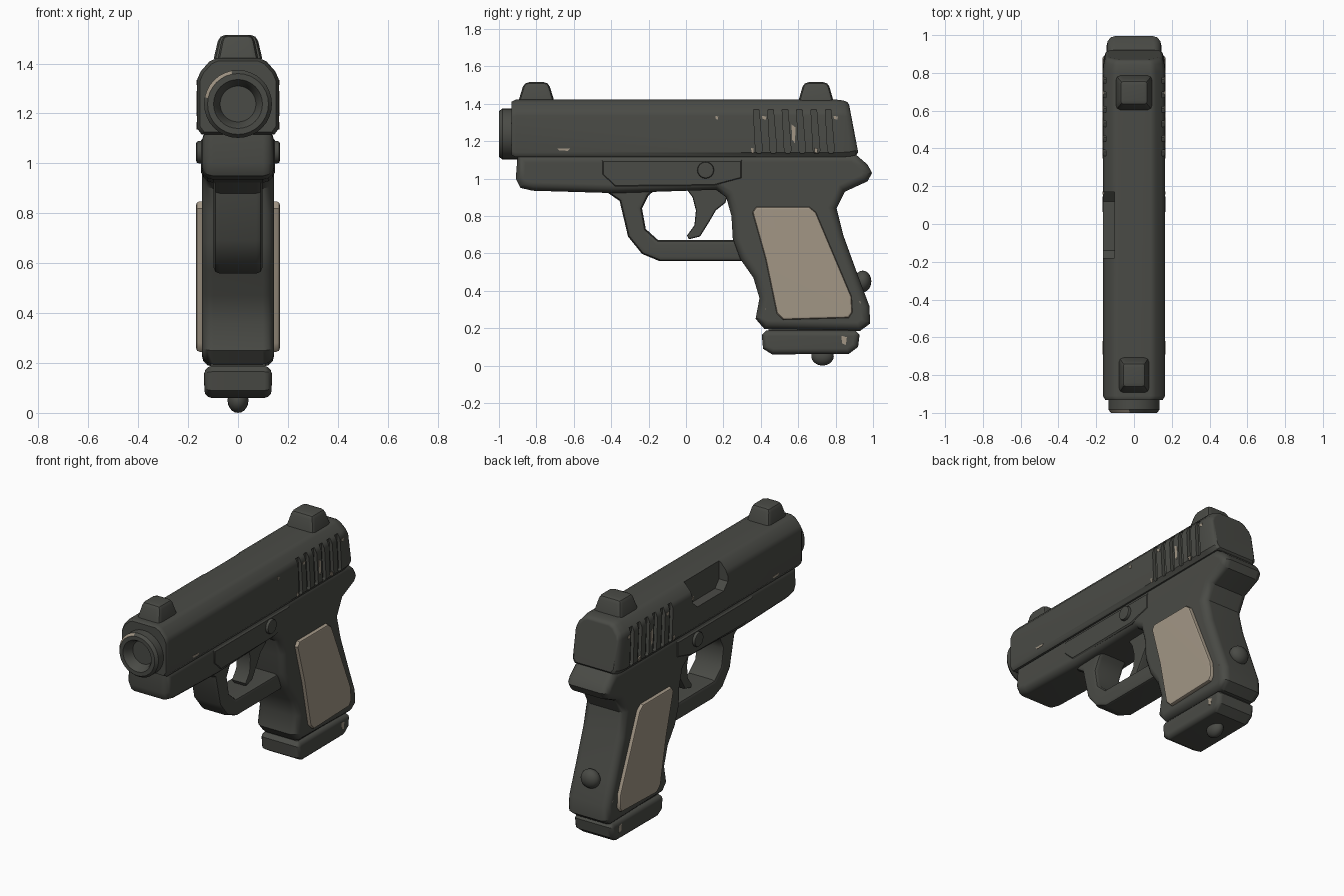
import bpy, bmesh, math
from mathutils import Matrix, Vector

if "Cube" in bpy.data.objects:
    bpy.data.objects.remove(bpy.data.objects["Cube"])


def material(name, rgb):
    m = bpy.data.materials.new(name)
    m.diffuse_color = (*rgb, 1)
    m.use_nodes = True
    m.node_tree.nodes["Principled BSDF"].inputs["Base Color"].default_value = m.diffuse_color
    return m


DARK = material("dark gunmetal", (0.068, 0.070, 0.061))
TAN = material("worn tan", (0.36, 0.305, 0.235))


def finish(bm, name, *mats):
    bmesh.ops.recalc_face_normals(bm, faces=bm.faces)
    me = bpy.data.meshes.new(name)
    bm.to_mesh(me)
    bm.free()
    for m in mats:
        me.materials.append(m)
    ob = bpy.data.objects.new(name, me)
    bpy.context.collection.objects.link(ob)
    return ob


def add_prism(bm, pts, x0, x1):
    """Extrude a (y, z) outline from x0 to x1."""
    a = [bm.verts.new((x0, y, z)) for y, z in pts]
    b = [bm.verts.new((x1, y, z)) for y, z in pts]
    bm.faces.new(a)
    bm.faces.new(b[::-1])
    for i in range(len(pts)):
        j = (i + 1) % len(pts)
        bm.faces.new((a[i], b[i], b[j], a[j]))


def prism(name, pts, x0, x1, bevel=0.0, mat=DARK, segments=3):
    """Extruded outline whose side rims are rounded."""
    bm = bmesh.new()
    add_prism(bm, pts, x0, x1)
    bmesh.ops.recalc_face_normals(bm, faces=bm.faces)
    if bevel:
        rims = [e for e in bm.edges if abs(e.verts[0].co.x - e.verts[1].co.x) < 1e-6]
        bmesh.ops.bevel(bm, geom=rims, offset=bevel, segments=segments, profile=0.5,
                        affect='EDGES', clamp_overlap=False)
    return finish(bm, name, mat)


def ball(name, loc, radii):
    bm = bmesh.new()
    bmesh.ops.create_uvsphere(bm, u_segments=16, v_segments=10, radius=1,
                              matrix=Matrix.Translation(loc) @ Matrix.Diagonal((*radii, 1)))
    return finish(bm, name, DARK)


def sight(name, y, w, d, wt, dt):
    """Tapered block with rounded edges on top of the slide."""
    bm = bmesh.new()
    bmesh.ops.create_cube(bm, size=2)
    for v in bm.verts:
        top = v.co.z > 0
        v.co = Vector((v.co.x * (wt if top else w), y + v.co.y * (dt if top else d),
                       1.515 if top else 1.40))
    bmesh.ops.bevel(bm, geom=bm.edges[:], offset=0.025, segments=2, profile=0.5,
                    affect='EDGES')
    return finish(bm, name, DARK)


# Slide: chamfered section lofted along the length
half = [(0.145, 1.115), (0.164, 1.14), (0.164, 1.335), (0.15, 1.368),
        (0.115, 1.408), (0.085, 1.422)]
section = half + [(-x, z) for x, z in half[::-1]]
stations = [(-0.932, 0.93, 0), (-0.91, 1, 0), (0.84, 1, -0.12), (0.885, 0.97, -0.14),
            (0.91, 0.92, -0.16), (0.92, 0.84, -0.16)]
bm = bmesh.new()
rings = []
for y, s, shear in stations:
    rings.append([bm.verts.new((x * s, y + shear * (z - 1.12), 1.265 + (z - 1.265) * s))
                  for x, z in section])
for r, q in zip(rings, rings[1:]):
    for i in range(len(section)):
        j = (i + 1) % len(section)
        bm.faces.new((r[i], r[j], q[j], q[i]))
bm.faces.new(rings[0])
bm.faces.new(rings[-1][::-1])
slide = finish(bm, "slide", DARK)

# Slanted grip grooves on both sides and the ejection port on the left
bm = bmesh.new()
for k in range(6):
    y = 0.36 + k * 0.077
    for s in (1, -1):
        add_prism(bm, [(y, 1.37), (y + 0.03, 1.37), (y + 0.048, 1.15), (y + 0.04, 1.135),
                       (y + 0.02, 1.135), (y + 0.012, 1.15)], s * 0.143, s * 0.25)
add_prism(bm, [(-0.18, 1.5), (-0.18, 1.30), (-0.14, 1.255), (0.12, 1.255),
               (0.17, 1.30), (0.17, 1.5)], -0.30, -0.103)
cutter = finish(bm, "slide_cutter", DARK)
cutter.hide_render = True
mod = slide.modifiers.new("cuts", 'BOOLEAN')
mod.operation = 'DIFFERENCE'
mod.solver = 'EXACT'
mod.object = cutter
bpy.context.view_layer.objects.active = slide
slide.select_set(True)
bpy.ops.object.modifier_apply(modifier="cuts")
bpy.data.objects.remove(cutter)

# Muzzle: lathed ring with a recessed bore and a worn arc on the rim
prof = [(0.072, -0.94), (0.085, -0.98), (0.098, -1.0), (0.122, -1.0),
        (0.136, -0.982), (0.136, -0.90)]
N = 32
bm = bmesh.new()
rings = [[bm.verts.new((r * math.cos(2 * math.pi * i / N), y,
                        1.238 + r * math.sin(2 * math.pi * i / N))) for i in range(N)]
         for r, y in prof]
bm.faces.new(rings[0])
for k, (r, q) in enumerate(zip(rings, rings[1:])):
    for i in range(N):
        f = bm.faces.new((r[i], r[(i + 1) % N], q[(i + 1) % N], q[i]))
        f.material_index = int(k == 3 and 9 <= i < 15)
bm.faces.new(rings[-1])
finish(bm, "muzzle", DARK, TAN)

# Frame with grip and beavertail
prism("frame_and_grip", [
    (-0.90, 1.13), (-0.91, 1.00), (-0.885, 0.95), (-0.82, 0.935), (-0.38, 0.922),
    (0.16, 0.94), (0.215, 0.90), (0.243, 0.80), (0.25, 0.68), (0.29, 0.57),
    (0.36, 0.47), (0.393, 0.36), (0.372, 0.25), (0.42, 0.195), (0.93, 0.185),
    (0.985, 0.225), (0.98, 0.32), (0.92, 0.48), (0.84, 0.70), (0.805, 0.84),
    (0.85, 0.93), (0.97, 0.985), (0.995, 1.03), (0.97, 1.075), (0.90, 1.135)],
    -0.145, 0.145, 0.045)

# Rear frame step above the trigger
prism("frame_side_step", [(-0.45, 1.02), (-0.38, 0.955), (0.15, 0.96), (0.30, 1.0),
                          (0.30, 1.10), (-0.45, 1.10)], -0.149, 0.149, 0.008, segments=1)

# Trigger guard and trigger
prism("trigger_guard", [
    (-0.47, 0.96), (-0.355, 0.88), (-0.31, 0.69), (-0.235, 0.597), (-0.14, 0.558),
    (0.34, 0.558), (0.34, 0.67), (-0.15, 0.672), (-0.215, 0.73), (-0.235, 0.84),
    (-0.20, 0.91), (-0.14, 0.96)], -0.098, 0.098, 0.025, segments=2)
prism("trigger", [
    (-0.01, 0.96), (0.035, 0.90), (0.053, 0.83), (0.045, 0.75), (0.005, 0.695),
    (0.015, 0.675), (0.075, 0.69), (0.125, 0.77), (0.16, 0.83), (0.21, 0.87),
    (0.24, 0.96)], -0.05, 0.05, 0.012, segments=2)

# Magazine base with its neck
prism("magazine_neck", [(0.44, 0.14), (0.90, 0.14), (0.90, 0.23), (0.44, 0.23)],
      -0.11, 0.11)
prism("magazine_base", [
    (0.43, 0.188), (0.405, 0.165), (0.412, 0.09), (0.46, 0.06), (0.87, 0.062),
    (0.92, 0.10), (0.928, 0.165), (0.905, 0.188)], -0.135, 0.135, 0.03)

# Grip panels and pins on both sides
panel = [(0.355, 0.82), (0.375, 0.848), (0.66, 0.848), (0.695, 0.82), (0.885, 0.37),
         (0.89, 0.285), (0.87, 0.255), (0.52, 0.245), (0.485, 0.28), (0.425, 0.57)]
pin = [(0.105 + 0.045 * math.cos(a * math.pi / 8), 1.045 + 0.045 * math.sin(a * math.pi / 8))
       for a in range(16)]
for s, side in ((1, "right"), (-1, "left")):
    prism("grip_panel_" + side, panel, s * 0.12, s * 0.168, 0.014, TAN, 2)
    prism("pin_" + side, pin, s * 0.10, s * 0.168, 0.01, DARK, 2)

# Sights and round buttons
sight("front_sight", -0.80, 0.085, 0.10, 0.062, 0.065)
sight("rear_sight", 0.695, 0.102, 0.098, 0.075, 0.065)
ball("grip_button", (0, 0.945, 0.45), (0.062, 0.046, 0.058))
ball("base_button", (0, 0.73, 0.05), (0.042, 0.06, 0.05))

# Small worn paint chips: y, z, width, height, surface x
chips = [(-0.655, 1.155, 0.07, 0.014, 0.164), (0.165, 1.325, 0.016, 0.02, 0.164),
         (0.575, 1.24, 0.022, 0.10, 0.164), (0.80, 1.325, 0.025, 0.02, 0.164),
         (0.418, 1.325, 0.025, 0.02, 0.164), (0.355, 1.15, 0.015, 0.03, 0.164),
         (0.695, 1.15, 0.02, 0.03, 0.164), (-0.865, 1.06, 0.02, 0.08, 0.138),
         (0.435, 0.28, 0.025, 0.05, 0.142), (0.925, 0.31, 0.018, 0.09, 0.142),
         (0.845, 0.135, 0.03, 0.05, 0.134)]
bm = bmesh.new()
for y, z, w, h, x in chips:
    for s in (1, -1):
        add_prism(bm, [(y - w / 2, z + h / 2), (y + w / 2, z + h / 3),
                       (y + w / 3, z - h / 2), (y - w / 3, z - h / 3)],
                  s * (x - 0.006), s * (x + 0.002))
finish(bm, "paint_chips", TAN)

# Smooth shading with sharp edges kept
for ob in bpy.context.scene.objects:
    ob.select_set(True)
bpy.ops.object.shade_smooth_by_angle(angle=math.radians(35))
for ob in bpy.context.scene.objects:
    wn = ob.modifiers.new("weighted normals", 'WEIGHTED_NORMAL')
    wn.keep_sharp = True
